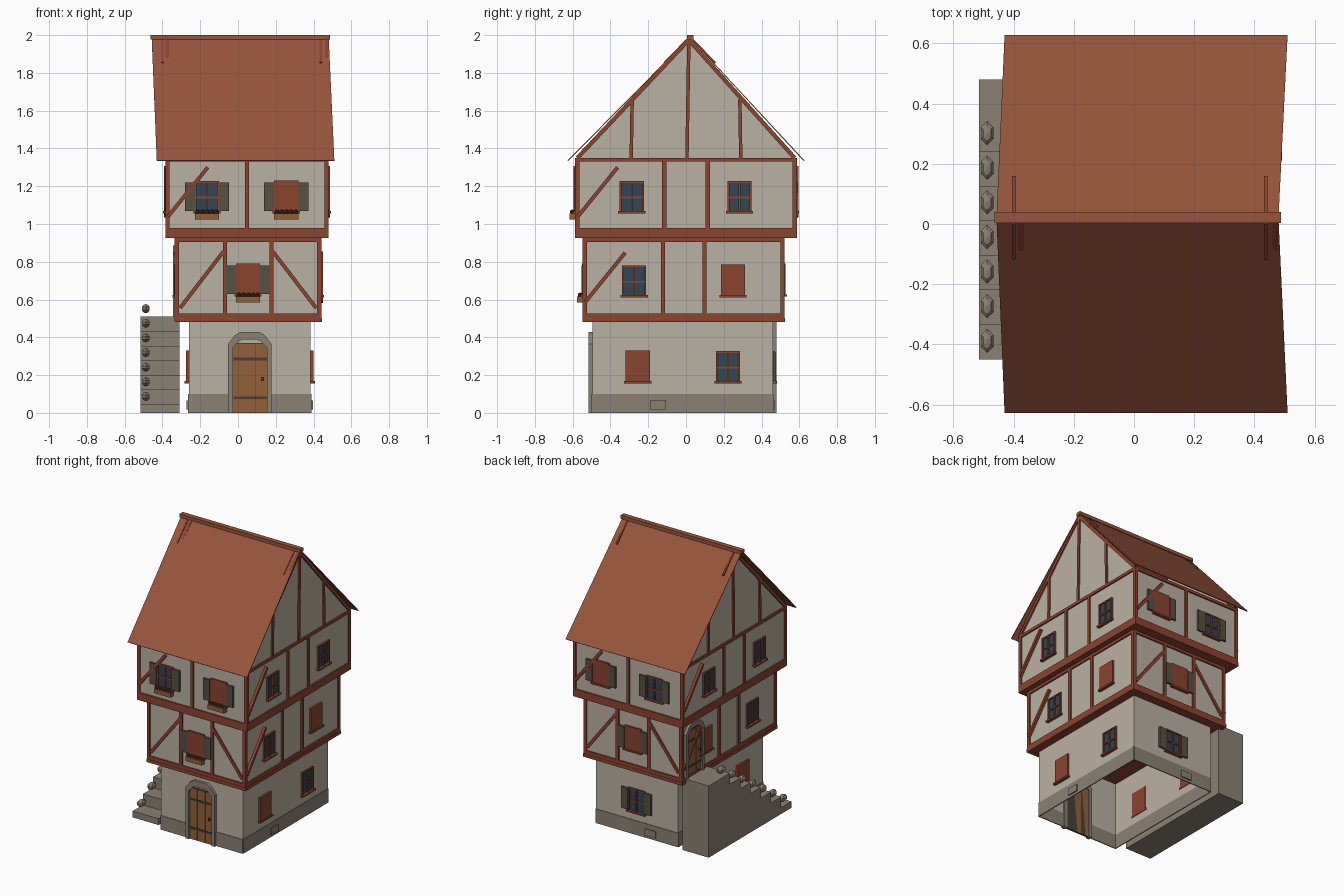
import bpy, bmesh, math
from mathutils import Vector

cube = bpy.data.objects.get("Cube")
if cube:
    bpy.data.objects.remove(cube, do_unlink=True)


def material(name, r, g, b):
    m = bpy.data.materials.new(name)
    m.use_nodes = True
    m.diffuse_color = (r, g, b, 1)
    m.node_tree.nodes["Principled BSDF"].inputs["Base Color"].default_value = (r, g, b, 1)
    return m


PLASTER = material("plaster", .49, .44, .36)
STONE = material("stone", .26, .22, .175)
BEAM = material("red timber", .26, .058, .028)
TILE = material("roof tile", .31, .09, .045)
WOOD = material("door wood", .29, .12, .04)
SHUTTER = material("olive shutter", .095, .082, .055)
GLASS = material("window glass", .032, .058, .09)
IRON = material("iron", .06, .052, .042)
PLANT = material("dried plant", .07, .035, .018)


def finish(name, bm, mat):
    bmesh.ops.recalc_face_normals(bm, faces=bm.faces)
    me = bpy.data.meshes.new(name)
    bm.to_mesh(me)
    bm.free()
    me.materials.append(mat)
    ob = bpy.data.objects.new(name, me)
    bpy.context.collection.objects.link(ob)
    return ob


def box(name, x, y, z, mat, open_ends=False):
    bm = bmesh.new()
    bmesh.ops.create_cube(bm, size=1)
    for v in bm.verts:
        v.co = [r[0] if c < 0 else r[1] for c, r in zip(v.co, (x, y, z))]
    if open_ends:
        ends = [f for f in bm.faces if abs(f.normal.z) > .5]
        bmesh.ops.delete(bm, geom=ends, context='FACES_ONLY')
    return finish(name, bm, mat)


class Facade:
    """One side of one storey: u runs right, z up, n outward from the wall."""
    def __init__(self, side, storey):
        (x0, x1), (y0, y1) = storey
        hx, hy = (x1 - x0) / 2, (y1 - y0) / 2
        right = {"front": (1, 0), "right": (0, 1), "back": (-1, 0), "left": (0, -1)}[side]
        self.side = side
        self.u = Vector((*right, 0))
        self.n = self.u.cross(Vector((0, 0, 1)))
        depth, self.half = (hy, hx) if side in ("front", "back") else (hx, hy)
        self.o = Vector(((x0 + x1) / 2, (y0 + y1) / 2, 0)) + self.n * depth

    def at(self, u, z, n):
        return self.o + self.u * u + self.n * n + Vector((0, 0, z))

    def plate(self, name, pts, mat, n0=-.01, n1=.01):
        bm = bmesh.new()
        low, high = [[bm.verts.new(self.at(u, z, n)) for u, z in pts] for n in (n0, n1)]
        bm.faces.new(low)
        bm.faces.new(high)
        for i in range(len(pts)):
            j = (i + 1) % len(pts)
            bm.faces.new((low[i], low[j], high[j], high[i]))
        return finish(f"{self.side}_{name}", bm, mat)

    def rect(self, name, u0, u1, z0, z1, mat, n0=-.01, n1=.01):
        return self.plate(name, [(u0, z0), (u1, z0), (u1, z1), (u0, z1)], mat, n0, n1)

    def bar(self, name, a, b, mat=BEAM, w=.02, n1=.01):
        a, b = Vector(a), Vector(b)
        s = (b - a).normalized().orthogonal() * w / 2
        return self.plate(name, [a - s, b - s, b + s, a + s], mat, -.01, n1)

    def window(self, u, z, closed=False, shutters=False, flowers=False):
        w, h = .064, .166
        self.rect("window_sill", u - w - .008, u + w + .008, z - .004, z + .008, BEAM, -.005, .022)
        if closed:
            self.rect("closed_panel", u - w, u + w, z, z + h + .005, BEAM, -.005, .014)
        else:
            self.rect("window_glass", u - w, u + w, z, z + h, GLASS, -.005, .004)
            for e in (-w + .005, 0, w - .005):
                self.bar("window_upright", (u + e, z), (u + e, z + h), w=.01, n1=.012)
            for e in (.08, h - .004):
                self.bar("window_rail", (u - w, z + e), (u + w, z + e), w=.009, n1=.011)
        if shutters:
            for s in (-1, 1):
                a, b = sorted((u + s * w, u + s * (w + .053)))
                self.rect("shutter", a, b, z + .01, z + .16, SHUTTER, .002, .016)
        if flowers:
            self.rect("flower_box", u - w, u + w, z - .035, z - .005, WOOD, .005, .04)
            for i in range(5):
                bm = bmesh.new()
                bmesh.ops.create_icosphere(bm, subdivisions=1, radius=.014)
                bmesh.ops.translate(bm, verts=bm.verts, vec=self.at(u - .05 + i * .025, z + .004, .024))
                finish("flower_plant", bm, PLANT)

    def door(self, u, z, s=1.0):
        for i in (-1, 0, 1):
            self.rect("door_plank", u + s * (i * .062 - .03), u + s * (i * .062 + .03),
                      z, z + s * .365, WOOD, -.004, .008)
        self.rect("door_backing", u - .09 * s, u + .09 * s, z, z + s * .37, IRON, -.004, .003)
        for h in (.08, .285):
            self.rect("door_strap", u - .085 * s, u + .09 * s, z + s * h - .007, z + s * h + .007, IRON, 0, .012)
        self.rect("door_handle", u + .06 * s, u + .075 * s, z + .17 * s, z + .19 * s, IRON, 0, .02)
        outer = [(.115, 0), (.115, .365), (.08, .41), (.05, .428)]
        inner = [(.09, 0), (.09, .345), (.06, .378), (.04, .388)]
        arch = outer + [(-a, b) for a, b in outer[::-1]] + inner_loop(inner)
        self.plate("door_frame", [(u + s * a, z + s * b) for a, b in arch], STONE, -.01, .02)


def inner_loop(half):
    return [(-a, b) for a, b in half] + half[::-1]


# Storey footprints
GROUND = ((-.26, .385), (-.495, .46))
MIDDLE = ((-.325, .432), (-.537, .512))
UPPER = ((-.375, .47), (-.577, .577))
SIDES = ("front", "right", "back", "left")


def grown(storey, d):
    return [(a - d, b + d) for a, b in storey]


# Storey walls and the jetty slabs between them
box("ground_walls", *GROUND, (0, .49), PLASTER, open_ends=True)
box("middle_walls", *MIDDLE, (.49, .93), PLASTER)
box("upper_walls", *UPPER, (.93, 1.345), PLASTER)
box("middle_jetty", *grown(MIDDLE, .012), (.48, .503), BEAM)
box("upper_jetty", *grown(UPPER, .01), (.925, .955), BEAM)

# Timber framing on every side
for side in SIDES:
    ends = side in ("front", "back")
    for storey, z0, z1, inner in ((MIDDLE, .503, .925, .123 if ends else .11),
                                  (UPPER, .955, 1.35, 0 if ends else .115)):
        f = Facade(side, storey)
        h = f.half
        f.rect("sill_beam", -h - .008, h + .008, z0, z0 + .024, BEAM)
        f.rect("head_beam", -h - .008, h + .008, z1 - .02, z1, BEAM)
        for u in {-h + .002, -inner, inner, h - .002}:
            f.bar("post", (u, z0), (u, z1), w=.022)
        if storey is MIDDLE and ends:
            for s in (-1, 1):
                f.bar("brace", (s * .36, .555), (s * .13, .855))
        else:
            f.bar("brace", (-h + .005, z0 + .085), (-h + .215, z0 + .345), n1=.018)

# Openings
for side in SIDES:
    ends, front = side in ("front", "back"), side == "front"
    up, mid, low = (Facade(side, s) for s in (UPPER, MIDDLE, GROUND))
    if ends:
        up.window(-.212, 1.06, closed=not front, shutters=True, flowers=front)
        up.window(.208, 1.06, closed=front, shutters=True, flowers=front)
        mid.window(0, .62, closed=True, shutters=True, flowers=front)
    else:
        for u in (-.287, .283):
            up.window(u, 1.06)
        mid.window(-.262, .615, closed=side == "left")
        mid.window(.262, .615, closed=side == "right")
        low.window(-.238, .16, closed=True)
        low.window(.24, .16, closed=side == "left")
    # Stone plinth with small cellar vents
    h = low.half
    if front:
        low.rect("plinth", -h, -.11, 0, .1, STONE, -.003, .004)
        low.rect("plinth", .11, h, 0, .1, STONE, -.003, .004)
    else:
        low.rect("plinth", -h, h, 0, .1, STONE, -.003, .004)
        v = .11 if side == "back" else -.13
        low.rect("cellar_vent", v - .042, v + .042, .018, .066, STONE, 0, .012)
Facade("back", GROUND).window(0, .16, shutters=True)
Facade("front", GROUND).door(0, 0)
Facade("left", MIDDLE).door(-.4, .51, .88)

# Gable walls and their timbers
APEX_Y, APEX_Z = .015, 1.97
for side, s in (("right", 1), ("left", -1)):
    f = Facade(side, UPPER)
    peak = (s * APEX_Y, APEX_Z)
    f.plate("gable_wall", [(-.572, 1.345), (.572, 1.345), peak], PLASTER, -.02, 0)
    f.bar("king_post", (s * .005, 1.35), (s * APEX_Y, 1.96), w=.018)
    for e in (-1, 1):
        f.bar("gable_post", (e * .29, 1.35), (e * .285, 1.66), w=.018)
        f.bar("gable_rafter", (e * .575, 1.35), (s * APEX_Y, 1.975), w=.022)

# Roof sheets, flaring slightly toward the eaves on one side
bm = bmesh.new()
rows = [[bm.verts.new((x, y, z)) for x in xs] for xs, y, z in (
    ((-.43, .51), -.625, 1.335), ((-.457, .48), .02, 1.988), ((-.43, .51), .625, 1.335))]
for a, b in zip(rows, rows[1:]):
    bm.faces.new((a[0], a[1], b[1], b[0]))
roof = finish("roof", bm, TILE)
thick = roof.modifiers.new("thickness", 'SOLIDIFY')
thick.thickness = .006
thick.offset = 0
box("ridge_beam", (-.463, .488), (.004, .04), (1.976, 2), TILE)

# Rafter tips breaking through the roof near the ridge
for x in (-.4, .438):
    for s in (-1, 1):
        tip = box("rafter_tip", (x - .006, x + .006), (-.085, .085), (-.005, .006), BEAM)
        tip.location = (0, .02 + s * .075, 1.913)
        tip.rotation_euler.x = -s * math.atan2(.653, .645)

# Outside stair with stones along its outer edge
RUN, RISE = .115, .0775
for i in range(7):
    y0, top = -.45 + i * RUN, .045 + i * RISE
    y1 = .48 if i == 6 else y0 + RUN
    box("stair_step", (-.515, -.31), (y0, y1), (0, top), STONE)
    bm = bmesh.new()
    bmesh.ops.create_uvsphere(bm, u_segments=6, v_segments=5, radius=.5)
    bmesh.ops.scale(bm, verts=bm.verts, vec=(.05, .085, .048))
    bmesh.ops.translate(bm, verts=bm.verts, vec=(-.488, y0 + .062, top + .042))
    finish("stair_stone", bm, STONE)
